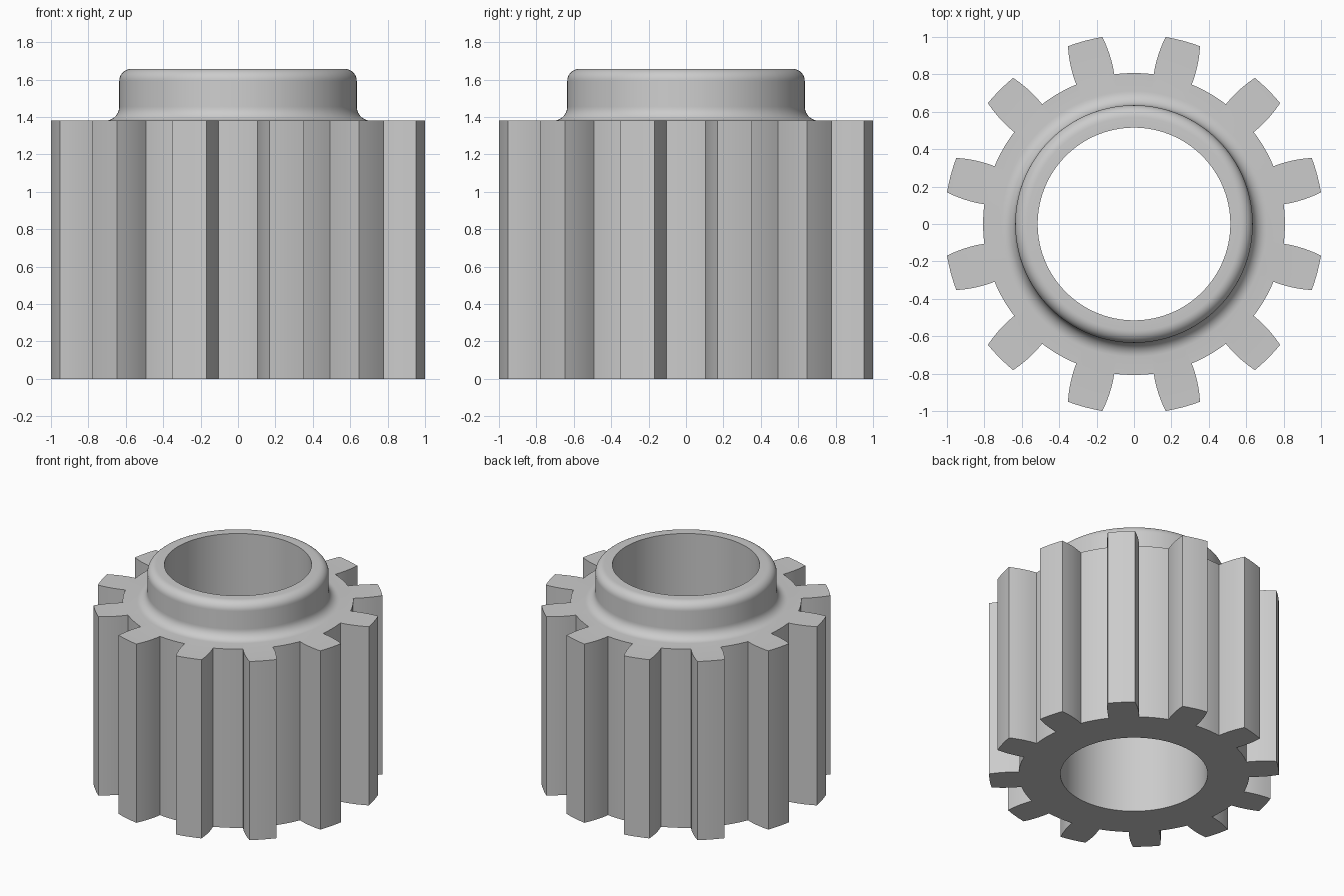
import bpy
import bmesh
from math import sin, cos, pi, radians

cube = bpy.data.objects.get("Cube")
if cube:
    bpy.data.objects.remove(cube, do_unlink=True)

TEETH = 12
ROOT_R, TIP_R, BORE_R, HUB_R = 0.807, 1.014, 0.515, 0.635
GEAR_TOP, HUB_TOP = 1.38, 1.657
FOOT_FILLET, RIM_FILLET = 0.075, 0.065
FLANK_STEPS, TIP_STEPS, GAP_STEPS, FILLET_STEPS = 5, 4, 8, 8

steel = bpy.data.materials.new("plain grey metal")
steel.use_nodes = True
grey = (0.6, 0.6, 0.6, 1)
steel.diffuse_color = grey
steel.node_tree.nodes["Principled BSDF"].inputs["Base Color"].default_value = grey


def flank(t):
    """Radius and half angle of the bulged tooth side, t from root to tip."""
    return ROOT_R + (TIP_R - ROOT_R) * t, radians(7.5 - 2.1 * t ** 1.7)


def tooth_outline():
    """One tooth and the gap after it, as (radius, angle) pairs."""
    side = [flank(i / FLANK_STEPS) for i in range(FLANK_STEPS + 1)]
    tip_half, root_half = side[-1][1], side[0][1]
    pts = [(r, -a) for r, a in side]
    pts += [(TIP_R, tip_half * (2 * i / TIP_STEPS - 1)) for i in range(1, TIP_STEPS)]
    pts += [(r, a) for r, a in reversed(side)]
    gap = 2 * pi / TEETH - 2 * root_half
    pts += [(ROOT_R, root_half + gap * i / GAP_STEPS) for i in range(1, GAP_STEPS)]
    return pts


pitch = 2 * pi / TEETH
outline = [(r, a + (k + 0.5) * pitch) for k in range(TEETH) for r, a in tooth_outline()]

# Hub profile: concave foot fillet, then rounded rim
quarter = [i / FILLET_STEPS * pi / 2 for i in range(FILLET_STEPS + 1)]
hub = [(HUB_R + FOOT_FILLET * (1 - sin(a)), GEAR_TOP + FOOT_FILLET * (1 - cos(a)))
       for a in quarter]
hub += [(HUB_R - RIM_FILLET * (1 - cos(a)), HUB_TOP - RIM_FILLET * (1 - sin(a)))
        for a in quarter]

# Rings from the bore floor, around the teeth, over the hub and back down
profile = [(BORE_R, 0), (None, 0), (None, GEAR_TOP)] + hub + [(BORE_R, HUB_TOP)]

bm = bmesh.new()
rings = []
for radius, z in profile:
    rings.append([bm.verts.new(((radius or r) * cos(a), (radius or r) * sin(a), z))
                  for r, a in outline])

count = len(outline)
for j, ring in enumerate(rings):
    above = rings[(j + 1) % len(rings)]
    for i in range(count):
        n = (i + 1) % count
        bm.faces.new((ring[i], ring[n], above[n], above[i]))
bmesh.ops.recalc_face_normals(bm, faces=bm.faces)

mesh = bpy.data.meshes.new("gear_with_hub")
bm.to_mesh(mesh)
bm.free()
mesh.materials.append(steel)
gear = bpy.data.objects.new("gear_with_hub", mesh)
bpy.context.collection.objects.link(gear)

# Smooth rounds, crisp tooth and bore edges
bpy.ops.object.select_all(action="DESELECT")
gear.select_set(True)
bpy.context.view_layer.objects.active = gear
bpy.ops.object.shade_smooth_by_angle(angle=radians(30))
